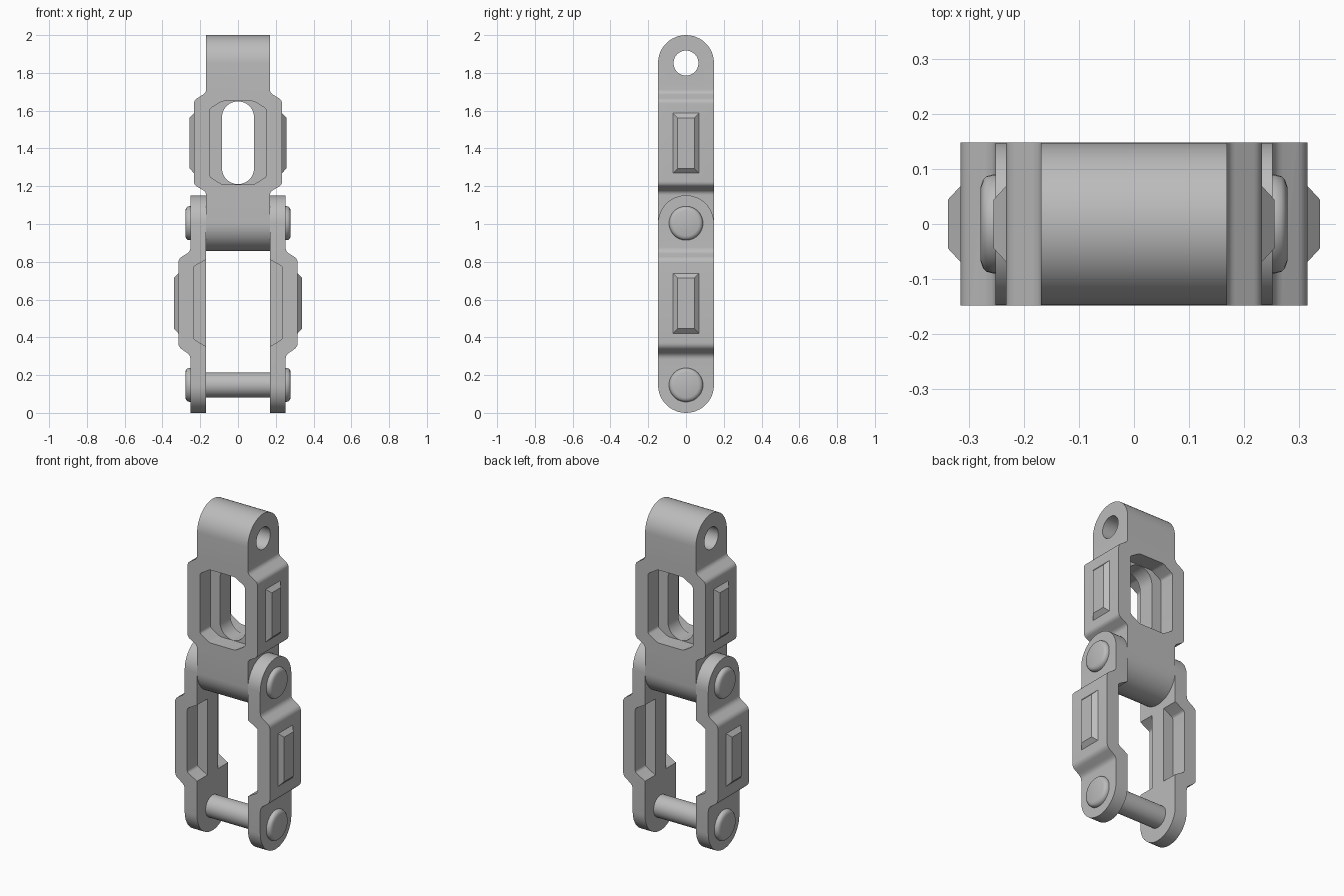
import bpy, bmesh, math
from mathutils import Vector, Matrix

cube = bpy.data.objects.get("Cube")
if cube:
    bpy.data.objects.remove(cube, do_unlink=True)

steel = bpy.data.materials.new("steel grey")
steel.use_nodes = True
GREY = (0.5, 0.5, 0.5, 1)
steel.diffuse_color = GREY
steel.node_tree.nodes["Principled BSDF"].inputs["Base Color"].default_value = GREY

R = 0.148        # half depth and end radius
LOW, MID, TOP = 0.148, 1.004, 1.852   # pin heights
PIN = 0.066
WEB = 0.05       # half thickness of the webs


def make(name, bm):
    bmesh.ops.recalc_face_normals(bm, faces=bm.faces)
    mesh = bpy.data.meshes.new(name)
    bm.to_mesh(mesh)
    bm.free()
    obj = bpy.data.objects.new(name, mesh)
    bpy.context.collection.objects.link(obj)
    mesh.materials.append(steel)
    return obj


def rounded(points, radius, steps=5):
    """Round every corner of a polygon with a short curve."""
    out = []
    for i, p in enumerate(points):
        p = Vector(p)
        a = Vector(points[i - 1]) - p
        b = Vector(points[(i + 1) % len(points)]) - p
        cut = min(radius, a.length * 0.45, b.length * 0.45)
        a, b = p + a.normalized() * cut, p + b.normalized() * cut
        for k in range(steps + 1):
            t = k / steps
            out.append((1 - t) ** 2 * a + 2 * t * (1 - t) * p + t * t * b)
    return out


def stadium(z0, z1, r, n=24):
    arc = [math.pi * k / n for k in range(n + 1)]
    return ([(r * math.cos(a), z1 + r * math.sin(a)) for a in arc]
            + [(-r * math.cos(a), z0 - r * math.sin(a)) for a in arc])


def prism(name, points, start, end, axis):
    """Extrude a (side, height) outline along x or y."""
    bm = bmesh.new()
    place = (lambda u, z, d: (u, d, z)) if axis == "y" else (lambda u, z, d: (d, u, z))
    face = bm.faces.new([bm.verts.new(place(p[0], p[1], start)) for p in points])
    side = bmesh.ops.extrude_face_region(bm, geom=[face])["geom"]
    moved = [v for v in side if isinstance(v, bmesh.types.BMVert)]
    bmesh.ops.translate(bm, verts=moved, vec=place(0, 0, end - start))
    return make(name, bm)


def boolean(obj, cutter, operation="DIFFERENCE"):
    bpy.context.view_layer.objects.active = obj
    mod = obj.modifiers.new("cut", "BOOLEAN")
    mod.object, mod.operation, mod.solver = cutter, operation, "EXACT"
    bpy.ops.object.modifier_apply(modifier=mod.name)
    bpy.data.objects.remove(cutter, do_unlink=True)


def smooth(obj, angle=30):
    bpy.ops.object.select_all(action="DESELECT")
    obj.select_set(True)
    bpy.context.view_layer.objects.active = obj
    bpy.ops.object.shade_smooth_by_angle(angle=math.radians(angle))


def pockets(obj, outline):
    for s in (-1, 1):
        boolean(obj, prism("pocket", outline, s * WEB, s * 0.3, "y"))


def pad(name, side, x, z0, z1):
    """Raised plate with sloped edges on an outer side."""
    bm = bmesh.new()
    bmesh.ops.create_cube(bm, size=1)
    for v in bm.verts:
        outer = v.co.x > 0
        inset = 0.026 if outer else 0
        y = math.copysign(0.07 - inset, v.co.y)
        z = z1 - inset if v.co.z > 0 else z0 + inset
        v.co = (side * (x + (0.024 if outer else 0)), y, z)
    return make(name, bm)


def pin(name, z):
    """Lathed pin with a rounded head at both ends."""
    half = [(0, PIN), (0.24, PIN), (0.24, 0.09), (0.256, 0.09),
            (0.268, 0.087), (0.275, 0.08), (0.279, 0.068), (0.279, 0)]
    path = [(-x, r) for x, r in reversed(half)] + half[1:]
    bm = bmesh.new()
    verts = [bm.verts.new((x, r, z)) for x, r in path]
    edges = [bm.edges.new(pair) for pair in zip(verts, verts[1:])]
    bmesh.ops.spin(bm, geom=verts + edges, cent=(0, 0, z), axis=(1, 0, 0),
                   angle=math.tau, steps=40)
    bmesh.ops.remove_doubles(bm, verts=bm.verts, dist=0.0005)
    smooth(make(name, bm), 40)


# Inner link: bulged front outline trimmed to rounded ends
half = [(0.169, 0.8), (0.169, 1.17), (0.233, 1.207),
        (0.233, 1.655), (0.169, 1.695), (0.169, 2.1)]
outline = rounded(half + [(-x, z) for x, z in reversed(half)], 0.018)
link = prism("inner_link", outline, -R, R, "y")
boolean(link, prism("ends", stadium(MID, TOP, R), -0.5, 0.5, "x"), "INTERSECT")
boolean(link, prism("bore", stadium(TOP, TOP + 0.0001, PIN), -0.5, 0.5, "x"))
window = [(0.085, 1.21), (0.15, 1.25), (0.15, 1.61), (0.085, 1.65)]
pockets(link, rounded(window + [(-x, z) for x, z in reversed(window)], 0.012))
boolean(link, prism("slot", stadium(1.296, 1.564, 0.085), -0.5, 0.5, "y"))
smooth(link)

# Outer side plates, with pads on both links
for name, s in (("left", 1), ("right", -1)):
    shape = [(0.17, -0.1), (0.252, -0.1), (0.252, 0.305), (0.316, 0.35),
             (0.316, 0.815), (0.252, 0.855), (0.252, 1.3), (0.17, 1.3)]
    plate = prism(name + "_side_plate",
                  rounded([(s * x, z) for x, z in shape], 0.022), -R, R, "y")
    boolean(plate, prism("ends", stadium(LOW, MID, R), -0.5, 0.5, "x"), "INTERSECT")
    hollow = [(0.1, 0.312), (0.235, 0.39), (0.235, 0.775), (0.1, 0.85)]
    pockets(plate, rounded([(s * x, z) for x, z in hollow], 0.012))
    smooth(plate)
    pad(name + "_plate_pad", s, 0.315, 0.42, 0.74)
    pad(name + "_link_pad", s, 0.232, 1.268, 1.588)

# Pins through the lower and middle joints
pin("lower_pin", LOW)
pin("middle_pin", MID)
